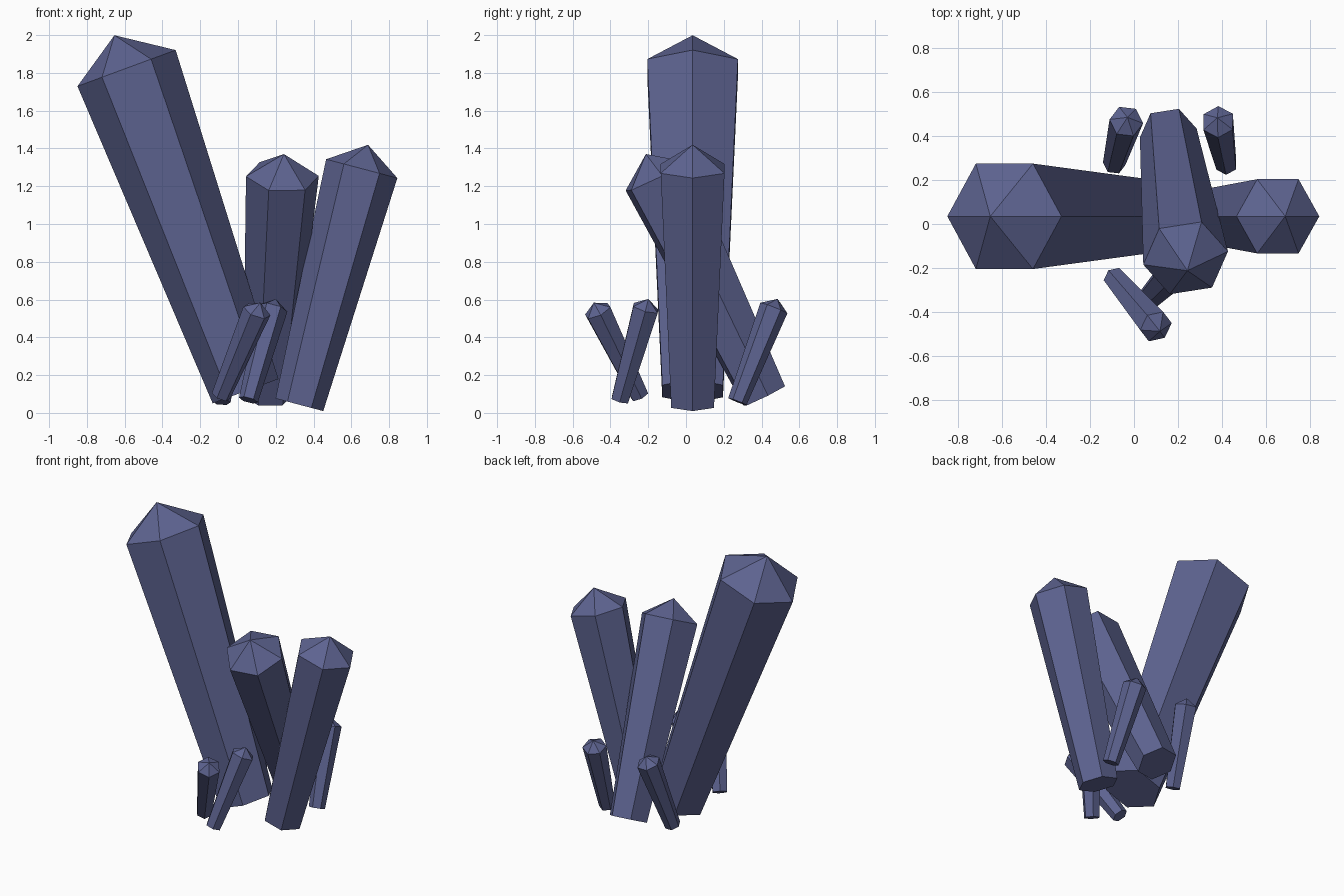
import bpy, bmesh
from math import cos, sin, radians, pi
from mathutils import Vector

if "Cube" in bpy.data.objects:
    bpy.data.objects.remove(bpy.data.objects["Cube"])

mat = bpy.data.materials.new("crystal_blue")
mat.diffuse_color = (0.11, 0.125, 0.28, 1)
mat.use_nodes = True
mat.node_tree.nodes["Principled BSDF"].inputs["Base Color"].default_value = mat.diffuse_color


def crystal(name, base, top, radius, spin=0):
    """Six-sided shaft widening from base to top, closed by a pointed tip."""
    base, top = Vector(base), Vector(top)
    axis = (top - base).normalized()
    tilt = Vector((0, 0, 1)).rotation_difference(axis)
    bm = bmesh.new()

    def ring(centre, r):
        angles = [radians(spin) + i * pi / 3 for i in range(6)]
        return [bm.verts.new(centre + tilt @ Vector((r * cos(a), r * sin(a), 0)))
                for a in angles]

    low, high = ring(base, radius * 0.67), ring(top, radius)
    tip = bm.verts.new(top + axis * radius * 0.67)
    bm.faces.new(low[::-1])
    for i in range(6):
        j = (i + 1) % 6
        bm.faces.new((low[i], low[j], high[j], high[i]))
        bm.faces.new((high[i], high[j], tip))
    mesh = bpy.data.meshes.new(name)
    bm.to_mesh(mesh)
    bm.free()
    mesh.materials.append(mat)
    bpy.context.collection.objects.link(bpy.data.objects.new(name, mesh))


# Three large crystals
crystal("tall_left_crystal", (0.04, 0.035, 0.115), (-0.59, 0.035, 1.825), 0.277)
crystal("right_crystal", (0.325, 0.035, 0.043), (0.655, 0.035, 1.293), 0.195)
crystal("middle_crystal", (0.156, 0.414, 0.09), (0.235, -0.155, 1.253), 0.195, 9)

# Four small crystals around the foot
crystal("small_back_right_crystal", (0.42, 0.272, 0.06), (0.383, 0.465, 0.555), 0.077, 30)
crystal("small_back_left_crystal", (-0.09, 0.275, 0.06), (-0.035, 0.467, 0.555), 0.077, -6)
crystal("small_front_crystal", (-0.09, -0.245, 0.09), (0.1, -0.467, 0.54), 0.077, 8)
crystal("small_inner_crystal", (0.055, -0.35, 0.068), (0.187, -0.213, 0.555), 0.077, 0)
